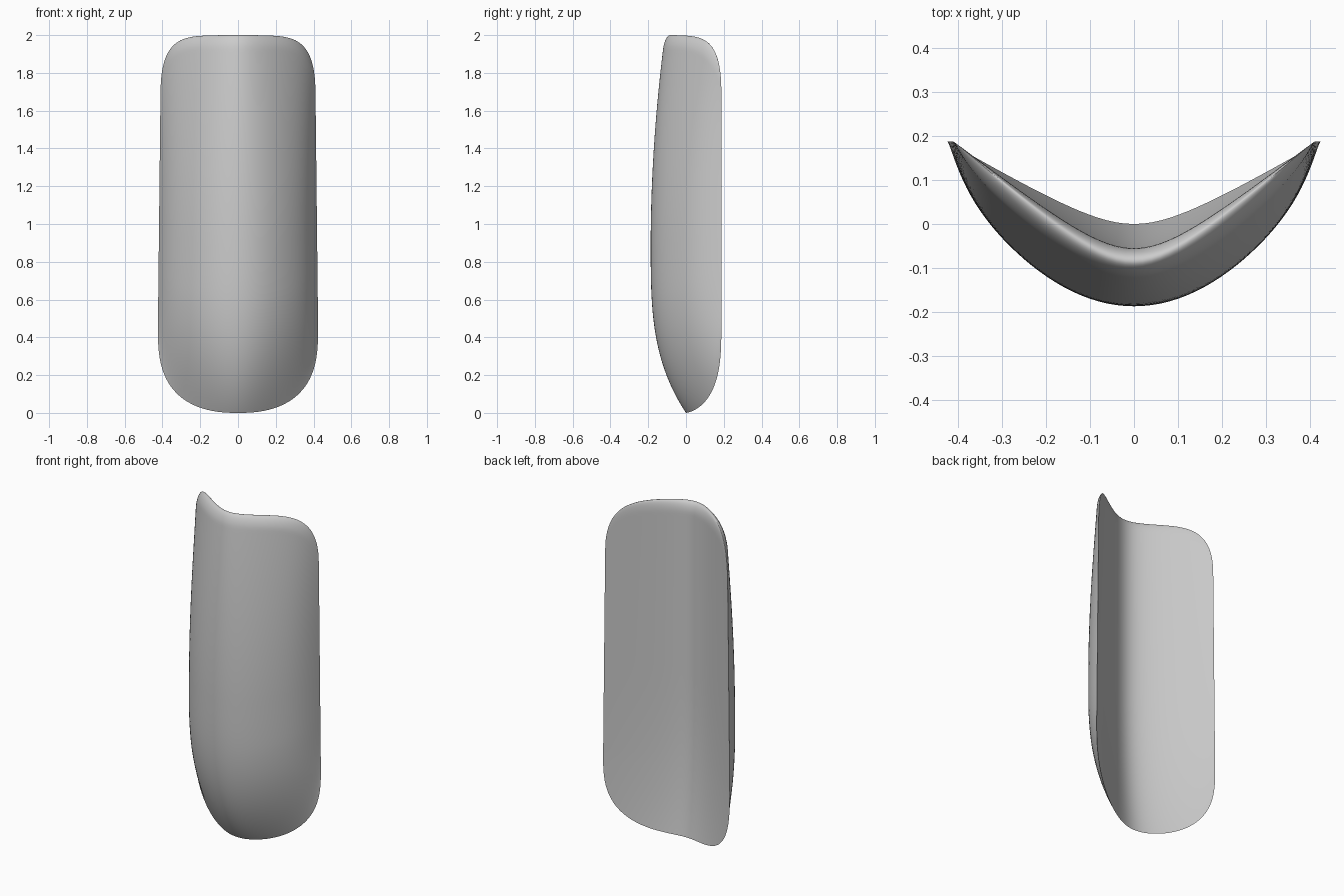
import bpy, bmesh, math

cube = bpy.data.objects.get("Cube")
if cube:
    bpy.data.objects.remove(cube, do_unlink=True)

grey = bpy.data.materials.new("plain_grey")
grey.use_nodes = True
colour = (0.6, 0.6, 0.6, 1)
grey.diffuse_color = colour
grey.node_tree.nodes["Principled BSDF"].inputs["Base Color"].default_value = colour

TIP = 0.187      # depth of the wing edges
COLS, ROWS = 64, 72


def top_round(h, y):
    """Round a profile over onto the top ridge."""
    s = min(1, max(0, (h - 1.93) / 0.07))
    return -0.085 + (y + 0.085) * math.sqrt(1 - s * s)


def front_centre(h):
    if h < 0.9:
        y = -0.187 * (1 - (1 - h / 0.9) ** 3.2)
    else:
        y = -0.187 + 0.075 * ((h - 0.9) / 1.1) ** 1.9
    return top_round(h, y)


def back_centre(h):
    return top_round(h, -0.055 * (1 - max(0, 1 - h) ** 2.5))


def shell_point(u, t, front):
    """Point on the front or back skin; u runs across, t runs up."""
    a = abs(u)
    low = 0.45 * (1 - max(0, 1 - a ** 2.4) ** 0.35)
    high = 2 - 0.3 * (1 - max(0, 1 - a ** 6) ** 0.4) - 0.01 * a * a
    z = low + (high - low) * t
    c, b = front_centre(2 * t), back_centre(2 * t)
    back_bow = (math.sqrt(a * a + 0.09) - 0.3) / (math.sqrt(1.09) - 0.3)
    front_bow = (0.3 * a ** 2 + 0.072 * a ** 12) / 0.372
    k = min(1, max(0, (b - c) / 0.132))
    if front:
        y = c + (TIP - c) * (back_bow + (front_bow - back_bow) * k)
    else:
        y = b + (TIP - b) * back_bow
    width = 0.424 - 0.011 * max(0, z - 0.45)
    return (u * width, y, z)


# Curved shell: front and back skins sharing one rim
bm = bmesh.new()
for front in (True, False):
    grid = []
    for i in range(COLS + 1):
        u = math.sin(math.pi * (i / COLS - 0.5))
        grid.append([bm.verts.new(shell_point(u, 0.5 - 0.5 * math.cos(math.pi * j / ROWS), front))
                     for j in range(ROWS + 1)])
    for left, right in zip(grid, grid[1:]):
        for j in range(ROWS):
            bm.faces.new((left[j], right[j], right[j + 1], left[j + 1]))
bmesh.ops.remove_doubles(bm, verts=bm.verts, dist=0.00005)
bmesh.ops.recalc_face_normals(bm, faces=bm.faces)
mesh = bpy.data.meshes.new("curved_shell")
bm.to_mesh(mesh)
bm.free()
mesh.materials.append(grey)
shell = bpy.data.objects.new("curved_shell", mesh)
bpy.context.collection.objects.link(shell)
bpy.context.view_layer.objects.active = shell
shell.select_set(True)
bpy.ops.object.shade_smooth_by_angle(angle=math.radians(50))
